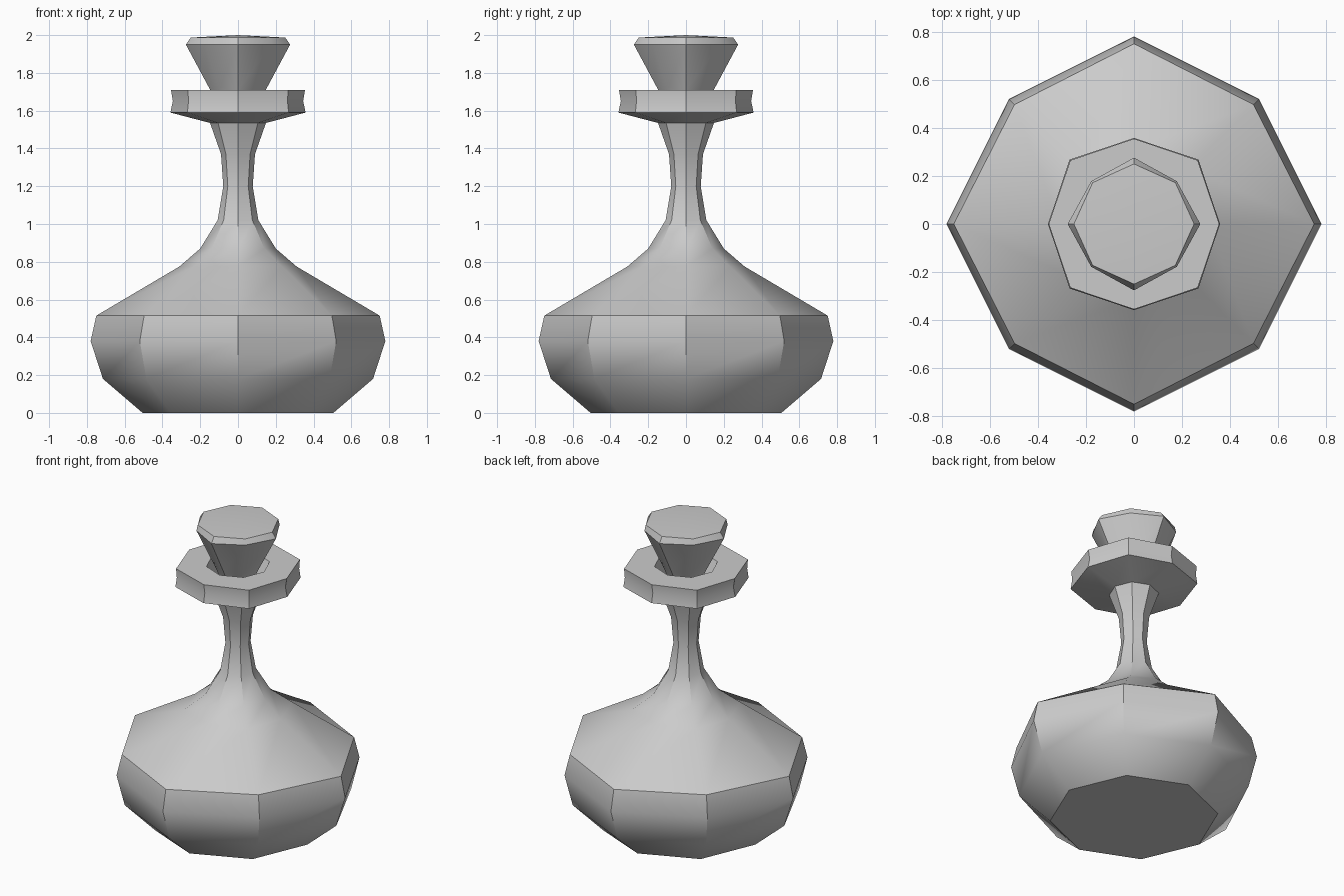
import bpy, bmesh, math

if "Cube" in bpy.data.objects:
    bpy.data.objects.remove(bpy.data.objects["Cube"])


def lathe(name, rings, cap_start=True, cap_end=None, closed=False):
    """Eight-sided turned part; each ring is (axis radius, diagonal offset, z)."""
    bm = bmesh.new()
    loops = []
    for r, d, z in rings:
        loop = []
        for i in range(8):
            a = i * math.pi / 4
            rad = r if i % 2 == 0 else d * math.sqrt(2)
            loop.append(bm.verts.new((rad * math.cos(a), rad * math.sin(a), z)))
        loops.append(loop)
    for lo, hi in zip(loops, loops[1:]):
        for i in range(8):
            j = (i + 1) % 8
            bm.faces.new((lo[i], lo[j], hi[j], hi[i]))
    if cap_start:
        bm.faces.new(loops[0][::-1])
    if cap_end is not None:
        tip = bm.verts.new((0, 0, cap_end))
        for i in range(8):
            bm.faces.new((loops[-1][i], loops[-1][(i + 1) % 8], tip))
    bmesh.ops.recalc_face_normals(bm, faces=bm.faces)
    mesh = bpy.data.meshes.new(name)
    bm.to_mesh(mesh)
    bm.free()
    ob = bpy.data.objects.new(name, mesh)
    bpy.context.collection.objects.link(ob)
    bpy.ops.object.select_all(action='DESELECT')
    ob.select_set(True)
    bpy.context.view_layer.objects.active = ob
    bpy.ops.object.shade_smooth_by_angle(angle=math.radians(35))
    return ob


# Bottle: belly, neck, flared lip and the recess inside it
lathe("bottle", [
    (0.505, 0.355, 0.0),
    (0.715, 0.485, 0.18),
    (0.78, 0.52, 0.38),
    (0.75, 0.497, 0.515),
    (0.31, 0.233, 0.775),
    (0.20, 0.14, 0.87),
    (0.108, 0.076, 1.02),
    (0.078, 0.054, 1.20),
    (0.09, 0.064, 1.37),
    (0.148, 0.105, 1.535),
    (0.358, 0.268, 1.59),
    (0.345, 0.262, 1.65),
    (0.355, 0.265, 1.71),
    (0.19, 0.135, 1.71),
    (0.14, 0.10, 1.60),
], cap_end=1.60)

# Stopper: tapered plug with a bevelled, slightly domed top
lathe("stopper", [
    (0.10, 0.07, 1.61),
    (0.147, 0.10, 1.71),
    (0.276, 0.178, 1.95),
    (0.25, 0.172, 1.987),
], cap_end=2.0)
